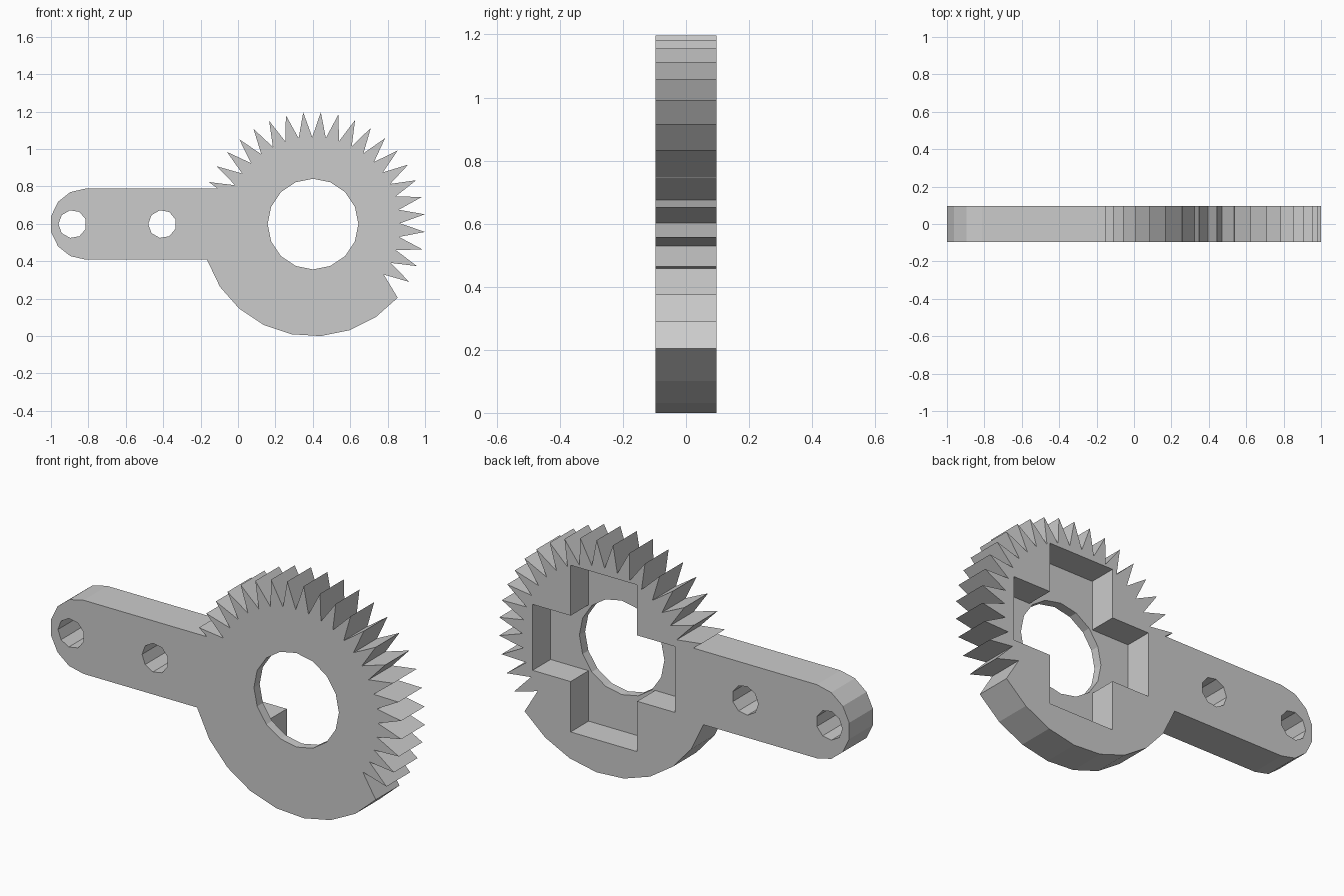
import bpy
import bmesh
from math import sin, cos, radians

if "Cube" in bpy.data.objects:
    bpy.data.objects.remove(bpy.data.objects["Cube"])

GEAR_X, MID_Z = 0.401, 0.5985      # gear centre
OUTER, ROOT = 0.6, 0.465           # tooth tip and root radii
ARM_X, ARM_R = -0.814, 0.19        # centre and radius of the rounded arm end
HALF = 0.0965                      # half thickness
FLOOR = -0.05                      # bottom of the recess

grey = bpy.data.materials.new("plain_grey")
grey.use_nodes = True
colour = (0.6, 0.6, 0.6, 1)
grey.diffuse_color = colour
grey.node_tree.nodes["Principled BSDF"].inputs["Base Color"].default_value = colour


def polar(x, radius, degrees):
    a = radians(degrees)
    return (x + radius * cos(a), MID_Z + radius * sin(a))


def ring(x, radius, sides, start=0):
    return [polar(x, radius, start + 360 * i / sides) for i in range(sides)]


def prism(name, outline, front, back):
    """Extrude an x-z outline along y."""
    bm = bmesh.new()
    face = bm.faces.new([bm.verts.new((x, front, z)) for x, z in outline])
    grown = bmesh.ops.extrude_face_region(bm, geom=[face])["geom"]
    verts = [v for v in grown if isinstance(v, bmesh.types.BMVert)]
    bmesh.ops.translate(bm, verts=verts, vec=(0, back - front, 0))
    bmesh.ops.recalc_face_normals(bm, faces=bm.faces)
    mesh = bpy.data.meshes.new(name)
    bm.to_mesh(mesh)
    bm.free()
    mesh.materials.append(grey)
    obj = bpy.data.objects.new(name, mesh)
    bpy.context.collection.objects.link(obj)
    return obj


# Rounded arm end, from its lower edge round to its upper edge
outline = [polar(ARM_X, ARM_R, 270 - 180 * i / 7) for i in range(8)]

# Last tooth runs into the top edge of the arm
tip, root = polar(GEAR_X, OUTER, 158), polar(GEAR_X, ROOT, 162.5)
top = MID_Z + ARM_R
t = (tip[1] - top) / (tip[1] - root[1])
outline.append((tip[0] + t * (root[0] - tip[0]), top))

# Teeth, clockwise
for i in range(22):
    outline.append(polar(GEAR_X, OUTER, 158 - 9 * i))
    outline.append(polar(GEAR_X, ROOT, 153.5 - 9 * i))

# Plain lower rim, back to the arm
outline += [polar(GEAR_X, OUTER, -41 - 15 * i) for i in range(8)]
outline.append((polar(GEAR_X, OUTER, -161)[0], MID_Z - ARM_R))

body = prism("toothed_lever", outline, -HALF, HALF)

# Cross-shaped recess in the back
w, h, l, b = 0.19, 0.43, 0.407, 0.17
quarter = [(l, b), (w, b), (w, h)]
cross = quarter + [(-x, z) for x, z in reversed(quarter)]
cross += [(-x, -z) for x, z in cross]
cross = [(GEAR_X + x, MID_Z + z) for x, z in cross]

cutters = [
    prism("recess_cutter", cross, FLOOR, 0.2),
    prism("bore_cutter", ring(GEAR_X, 0.2425, 16), -0.2, 0.3),
    prism("end_hole_cutter", ring(-0.885, 0.075, 9, 180), -0.2, 0.3),
    prism("middle_hole_cutter", ring(-0.405, 0.075, 9, 180), -0.2, 0.3),
]

# Cut the recess and holes, then discard the cutters
bpy.context.view_layer.objects.active = body
for cutter in cutters:
    cutter.hide_render = True
    mod = body.modifiers.new(cutter.name, "BOOLEAN")
    mod.operation = "DIFFERENCE"
    mod.solver = "EXACT"
    mod.object = cutter
    bpy.ops.object.modifier_apply(modifier=mod.name)
    bpy.data.objects.remove(cutter)
